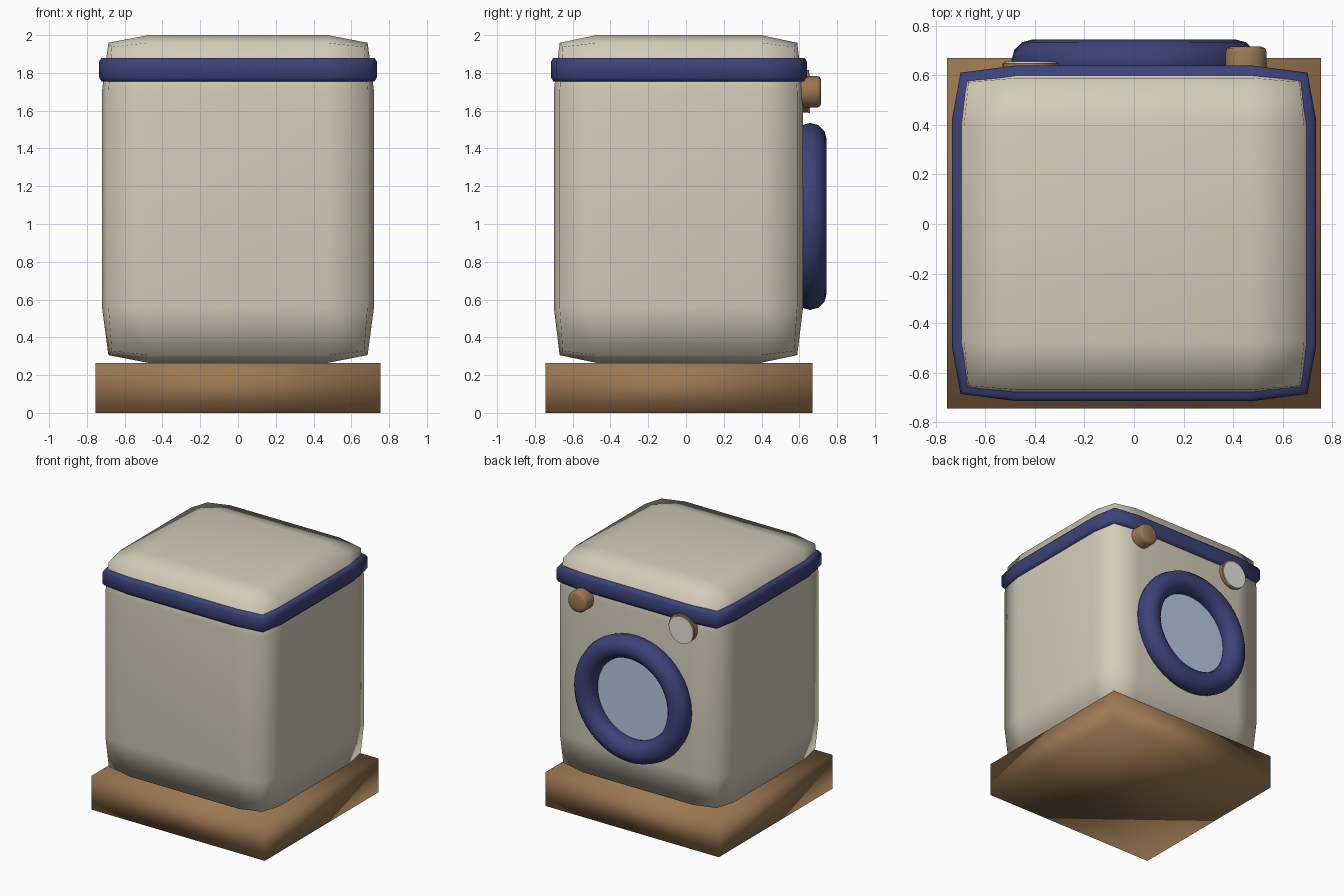
import bpy, bmesh, math

if "Cube" in bpy.data.objects:
    bpy.data.objects.remove(bpy.data.objects["Cube"])


def mat(name, r, g, b):
    m = bpy.data.materials.new(name)
    m.diffuse_color = (r, g, b, 1)
    m.use_nodes = True
    m.node_tree.nodes["Principled BSDF"].inputs["Base Color"].default_value = m.diffuse_color
    return m


CREAM = mat("cream", 0.66, 0.60, 0.48)
BLUE = mat("navy_blue", 0.045, 0.055, 0.19)
BROWN = mat("wood_brown", 0.34, 0.19, 0.085)
GLASS = mat("pale_glass", 0.47, 0.59, 0.77)
WHITE = mat("white", 0.85, 0.83, 0.79)


def finish(name, bm, material, angle=180):
    bmesh.ops.recalc_face_normals(bm, faces=bm.faces)
    me = bpy.data.meshes.new(name)
    bm.to_mesh(me)
    bm.free()
    me.materials.append(material)
    ob = bpy.data.objects.new(name, me)
    bpy.context.collection.objects.link(ob)
    bpy.ops.object.select_all(action='DESELECT')
    ob.select_set(True)
    bpy.context.view_layer.objects.active = ob
    if angle >= 180:
        bpy.ops.object.shade_smooth()
    else:
        bpy.ops.object.shade_smooth_by_angle(angle=math.radians(angle))
    return ob


def loft(bm, rings, closed=False):
    """Skin matching vertex rings; cap the ends unless the profile is closed."""
    n = len(rings[0])
    pairs = list(zip(rings, rings[1:]))
    if closed:
        pairs.append((rings[-1], rings[0]))
    for a, b in pairs:
        for i in range(n):
            j = (i + 1) % n
            bm.faces.new((a[i], a[j], b[j], b[i]))
    if not closed:
        bm.faces.new(rings[0])
        bm.faces.new(rings[-1])


def turned(name, profile, x, z, material, n=32, closed=False, angle=40):
    """Turn a (radius, y) profile around an axis along y."""
    bm = bmesh.new()
    rings = []
    for r, y in profile:
        rings.append([bm.verts.new((x + r * math.cos(2 * math.pi * i / n), y,
                                    z + r * math.sin(2 * math.pi * i / n)))
                      for i in range(n)])
    loft(bm, rings, closed)
    return finish(name, bm, material, angle)


# Wooden base block
bm = bmesh.new()
bmesh.ops.create_cube(bm, size=1)
for v in bm.verts:
    v.co = (v.co.x * 1.51, v.co.y * 1.415 - 0.0375, v.co.z * 0.265 + 0.1325)
finish("base", bm, BROWN)

# Softly rounded body: 3x3x3 box whose edges and corners are pulled inward
bm = bmesh.new()
bmesh.ops.create_cube(bm, size=2)
bmesh.ops.subdivide_edges(bm, edges=bm.edges, cuts=2, use_grid_fill=True)
for v in bm.verts:
    outer = sum(abs(c) > 0.9 for c in v.co)
    k = {1: 1.0, 2: 0.953, 3: 0.928}[outer]
    p = [math.copysign(k if abs(c) > 0.9 else 0.66, c) for c in v.co]
    v.co = (p[0] * 0.72, p[1] * 0.66 - 0.04, p[2] * 0.8675 + 1.1325)
finish("body", bm, CREAM)

# Blue band wrapped around the body
corner = [(0.735, 0.455), (0.70, 0.648), (0.475, 0.677)]
outline = []
for sx, sy in ((1, 1), (-1, 1), (-1, -1), (1, -1)):
    pts = corner if sx * sy > 0 else corner[::-1]
    outline += [(sx * x, sy * y) for x, y in pts]
bm = bmesh.new()
rings = []
for s, z in ((0.90, 1.755), (0.983, 1.755), (1, 1.775),
             (1, 1.86), (0.983, 1.88), (0.90, 1.88)):
    rings.append([bm.verts.new((x * s, y * s - 0.0375, z)) for x, y in outline])
loft(bm, rings, closed=True)
finish("band", bm, BLUE, 60)

# Round door: thick ring and glass
ring = [(0.407 + 0.088 * math.cos(a * math.pi / 6),
         0.657 + 0.088 * math.sin(a * math.pi / 6)) for a in range(12)]
turned("door_ring", ring, 0, 1.04, BLUE, 48, True, 180)
turned("door_glass", [(0.40, 0.59), (0.40, 0.632)], 0, 1.04, GLASS, 48)

# Small knob
turned("knob", [(0.083, 0.59), (0.083, 0.695), (0.077, 0.709), (0.06, 0.716)],
       0.452, 1.70, BROWN, 32, False, 60)

# Dial: wooden disc with a white face set slightly low
turned("dial", [(0.113, 0.59), (0.113, 0.65)], -0.417, 1.702, BROWN)
turned("dial_face", [(0.105, 0.646), (0.105, 0.656)], -0.417, 1.692, WHITE)
